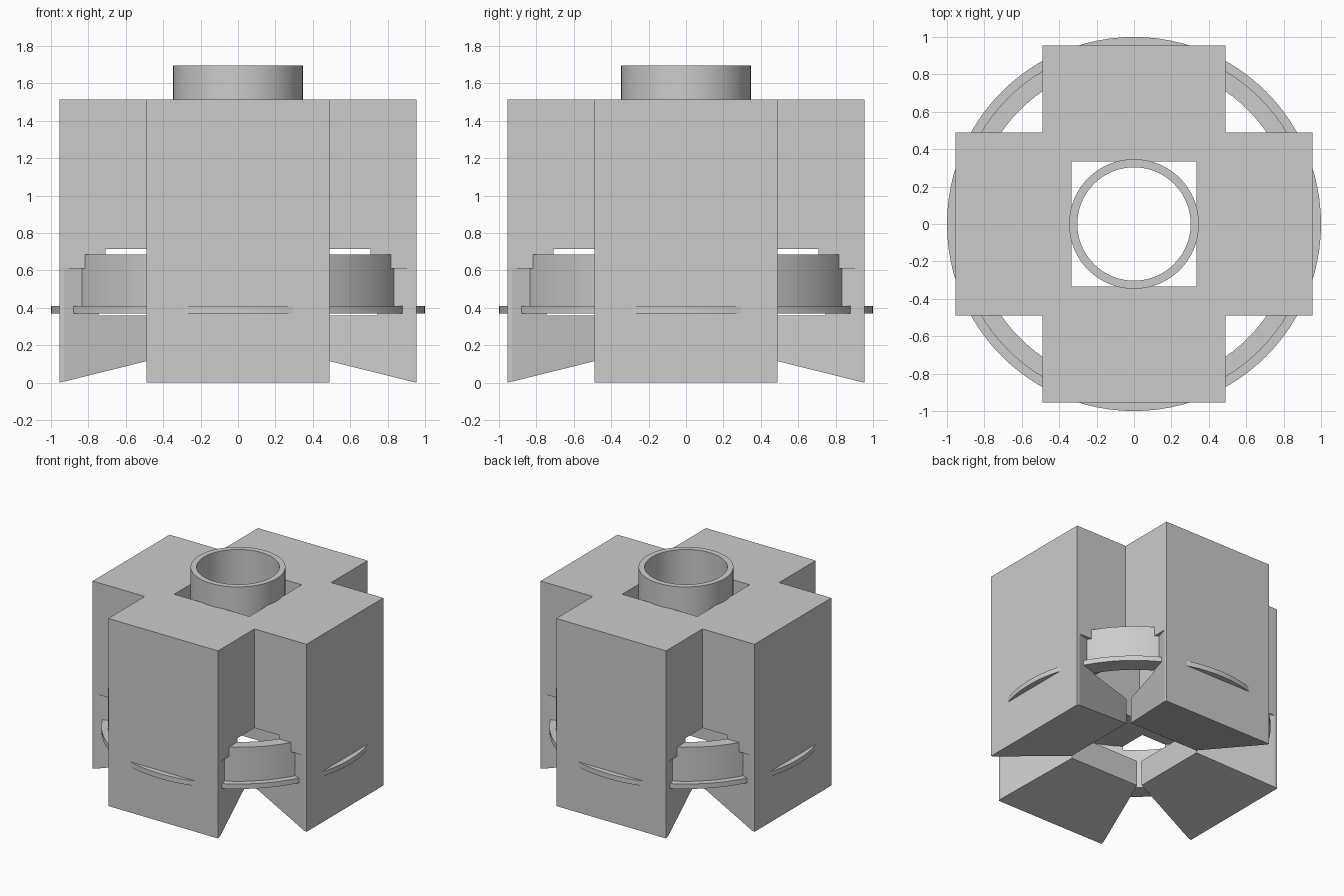
import bpy, bmesh, math
from mathutils import Matrix, Vector

cube = bpy.data.objects.get("Cube")
if cube:
    bpy.data.objects.remove(cube, do_unlink=True)

grey = bpy.data.materials.new("plain_grey")
grey.use_nodes = True
colour = (0.6, 0.6, 0.6, 1)
grey.diffuse_color = colour
grey.node_tree.nodes["Principled BSDF"].inputs["Base Color"].default_value = colour

ARM, REACH, TOP = 0.49, 0.955, 1.515


def make(name, bm):
    bmesh.ops.recalc_face_normals(bm, faces=bm.faces)
    mesh = bpy.data.meshes.new(name)
    bm.to_mesh(mesh)
    bm.free()
    mesh.materials.append(grey)
    ob = bpy.data.objects.new(name, mesh)
    bpy.context.collection.objects.link(ob)
    return ob


def prism(name, points, bottom, top):
    """Extrude a flat outline between two heights."""
    bm = bmesh.new()
    face = bm.faces.new([bm.verts.new((p[0], p[1], bottom)) for p in points])
    ext = bmesh.ops.extrude_face_region(bm, geom=[face])["geom"]
    verts = [v for v in ext if isinstance(v, bmesh.types.BMVert)]
    bmesh.ops.translate(bm, verts=verts, vec=(0, 0, top - bottom))
    return make(name, bm)


def cone(name, r1, r2, z1, z2, sides, turn=0.0):
    bm = bmesh.new()
    place = Matrix.Translation((0, 0, (z1 + z2) / 2)) @ Matrix.Rotation(turn, 4, "Z")
    bmesh.ops.create_cone(bm, cap_ends=True, segments=sides, radius1=r1,
                          radius2=r2, depth=z2 - z1, matrix=place)
    return make(name, bm)


def lathe(name, profile, sides=96):
    """Turn a closed (radius, height) outline into a ring."""
    bm = bmesh.new()
    rings = []
    for i in range(sides):
        a = math.tau * i / sides
        rings.append([bm.verts.new((r * math.cos(a), r * math.sin(a), z)) for r, z in profile])
    n = len(profile)
    for i in range(sides):
        a, b = rings[i], rings[(i + 1) % sides]
        for j in range(n):
            k = (j + 1) % n
            bm.faces.new((a[j], b[j], b[k], a[k]))
    ob = make(name, bm)
    activate(ob)
    bpy.ops.object.shade_smooth_by_angle(angle=math.radians(30))
    return ob


def activate(ob):
    bpy.ops.object.select_all(action="DESELECT")
    ob.select_set(True)
    bpy.context.view_layer.objects.active = ob


def cut(target, cutter):
    mod = target.modifiers.new("cut", "BOOLEAN")
    mod.operation, mod.solver, mod.object = "DIFFERENCE", "EXACT", cutter
    activate(target)
    bpy.ops.object.modifier_apply(modifier=mod.name)
    bpy.data.objects.remove(cutter, do_unlink=True)


def quarter_turns():
    return [Matrix.Rotation(q * math.pi / 2, 3, "Z") for q in range(4)]


# Cross-shaped body
quarter = [(REACH, -ARM), (REACH, ARM), (ARM, ARM)]
outline = [turn @ Vector((x, y, 0)) for turn in quarter_turns() for x, y in quarter]
body = prism("cross_body", outline, -0.05, TOP)

# Square shaft, sloping underside and round chamber
root2 = math.sqrt(2)
cut(body, cone("shaft_cutter", 0.335 * root2, 0.335 * root2, -1, 2, 4, math.pi / 4))
slope = 0.247
apex = REACH * slope
cut(body, cone("underside_cutter", (apex + 0.2) / slope * root2, 0, -0.2, apex, 4, math.pi / 4))
cut(body, cone("chamber_cutter", 0.862, 0.862, 0.36, 0.715, 96))

# Lower arm sides taper inwards, leaving a gap in each corner
kite = [(0.301, 0.301), (0.997, 0.51), (1.05, 1.05), (0.51, 0.997)]
for turn in quarter_turns():
    cut(body, prism("taper_cutter", [turn @ Vector((x, y, 0)) for x, y in kite], -0.5, 0.61))

# Flanged ring around the arms
lathe("flanged_ring", [(0.862, 0.37), (1.0, 0.37), (1.0, 0.41), (0.953, 0.41),
                       (0.953, 0.685), (0.862, 0.685)])

# Collar in the top opening
lathe("top_collar", [(0.303, 1.35), (0.347, 1.35), (0.347, 1.697), (0.303, 1.697)], 64)
